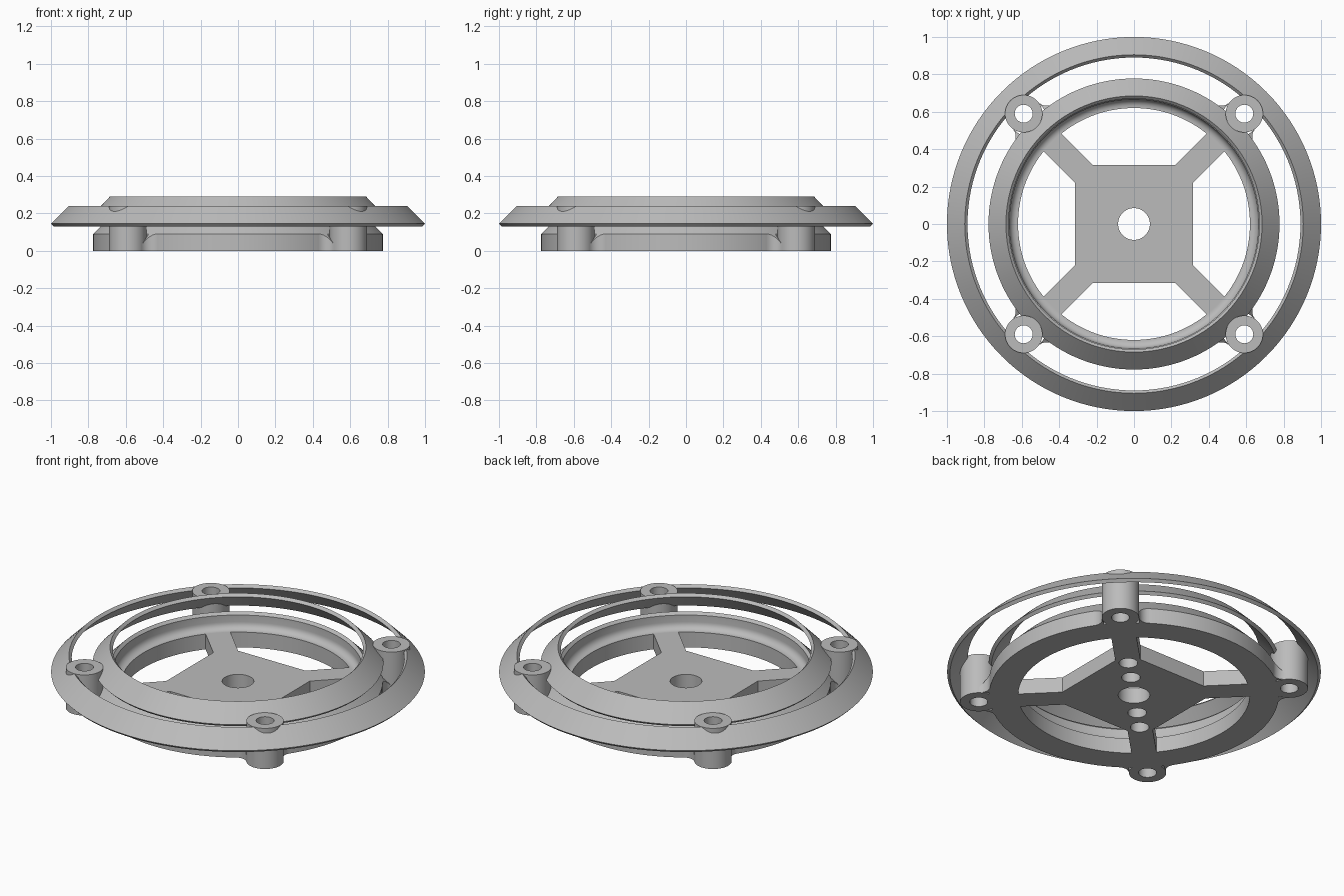
import bpy, bmesh
from math import sin, cos, pi, acos, atan2, sqrt, hypot, radians
from mathutils import Matrix, Vector

cube = bpy.data.objects.get("Cube")
if cube:
    bpy.data.objects.remove(cube, do_unlink=True)

grey = bpy.data.materials.new("plain_grey")
grey.use_nodes = True
COLOUR = (0.5, 0.5, 0.5, 1)
grey.diffuse_color = COLOUR
grey.node_tree.nodes["Principled BSDF"].inputs["Base Color"].default_value = COLOUR

POST_DIST = 0.834
POST_R = 0.1
BASE_R = 0.775
CONE = 0.865  # radius + height along the sloped shoulder of the base


def finish(name, bm, smooth=True):
    bmesh.ops.recalc_face_normals(bm, faces=bm.faces)
    mesh = bpy.data.meshes.new(name)
    bm.to_mesh(mesh)
    bm.free()
    mesh.materials.append(grey)
    obj = bpy.data.objects.new(name, mesh)
    bpy.context.collection.objects.link(obj)
    if smooth:
        bpy.ops.object.select_all(action="DESELECT")
        obj.select_set(True)
        bpy.context.view_layer.objects.active = obj
        bpy.ops.object.shade_smooth_by_angle(angle=radians(30))
    return obj


def lathe(name, profile, centre=(0, 0), sides=128):
    """Sweep a closed (radius, height) profile around a vertical axis."""
    bm = bmesh.new()
    rings = []
    for i in range(sides):
        a = 2 * pi * i / sides
        rings.append([bm.verts.new((centre[0] + r * cos(a), centre[1] + r * sin(a), z))
                      for r, z in profile])
    n = len(profile)
    for i in range(sides):
        p, q = rings[i], rings[(i + 1) % sides]
        for j in range(n):
            k = (j + 1) % n
            bm.faces.new((p[j], q[j], q[k], p[k]))
    return finish(name, bm)


# Slanted guard rings and the base ring with its filleted inner ledge
lathe("outer_ring", [(1, 0.145), (0.905, 0.24), (0.89, 0.225), (0.985, 0.13)])
lathe("inner_ring", [(0.778, 0.195), (0.685, 0.29), (0.67, 0.275), (0.763, 0.18)])
ledge = [(0.625 + 0.04 * sin(a), 0.13 - 0.04 * cos(a))
         for a in [pi / 2 * (1 - i / 6) for i in range(7)]]
lathe("base_ring", [(0.62, 0), (BASE_R, 0), (BASE_R, CONE - BASE_R), (0.68, 0.185),
                    (0.665, 0.17)] + ledge + [(0.62, 0.09)])


# Fillet webs blending each post into the base ring
def web(name, angle, side, fillet=0.06, steps=10):
    far, near = BASE_R + fillet, POST_R + fillet
    t = acos((far ** 2 + POST_DIST ** 2 - near ** 2) / (2 * far * POST_DIST))
    centre = Vector((far * cos(t), far * sin(t)))
    start = t + pi
    end = atan2(-centre.y, POST_DIST - centre.x)
    end += 2 * pi if end < 0 else 0
    bm = bmesh.new()
    columns = []
    for i in range(steps + 1):
        a = start + (end - start) * i / steps
        p = centre + fillet * Vector((cos(a), sin(a)))
        r = hypot(p.x, p.y)
        inner = p * (0.73 / r)
        columns.append([bm.verts.new((q.x, side * q.y, z)) for q, z in
                        ((inner, 0), (p, 0), (p, CONE - r), (inner, CONE - 0.73))])
    for p, q in zip(columns, columns[1:]):
        for j in range(4):
            k = (j + 1) % 4
            bm.faces.new((p[j], q[j], q[k], p[k]))
    bm.faces.new(columns[0])
    bm.faces.new(columns[-1])
    bmesh.ops.transform(bm, matrix=Matrix.Rotation(angle, 4, "Z"), verts=bm.verts)
    finish(name, bm)


# Four hollow screw posts
for i, label in enumerate(("back_left", "back_right", "front_right", "front_left")):
    angle = pi / 4 + i * pi / 2
    lathe("post_" + label, [(0.048, 0), (POST_R, 0), (POST_R, 0.24), (0.048, 0.24)],
          (POST_DIST * cos(angle), POST_DIST * sin(angle)), 48)
    for side, word in ((1, "a"), (-1, "b")):
        web("web_%s_%s" % (label, word), angle, side)

# Square hub with four diagonal spokes, as one extruded outline
bm = bmesh.new()
outline = []
half, notch, reach, w = 0.315, 0.22, 0.66 / sqrt(2), 0.0475
for i in range(4):
    turn = Matrix.Rotation(i * pi / 2, 2)
    for p in ((half, notch), (reach + w, reach - w), (reach - w, reach + w), (notch, half)):
        outline.append(bm.verts.new((*(turn @ Vector(p)), 0)))
face = bm.faces.new(outline)
top = bmesh.ops.extrude_face_region(bm, geom=[face])
bmesh.ops.translate(bm, vec=(0, 0, 0.09),
                    verts=[v for v in top["geom"] if isinstance(v, bmesh.types.BMVert)])
hub = finish("hub_and_spokes", bm, smooth=False)

# Shaft hole right through, and blind screw holes underneath on one diagonal
bm = bmesh.new()
for dist, radius, height in ((0, 0.085, 0.2), (0.19, 0.05, 0.08), (-0.19, 0.05, 0.08),
                             (0.345, 0.05, 0.08), (-0.345, 0.05, 0.08)):
    s = dist / sqrt(2)
    bmesh.ops.create_cone(bm, cap_ends=True, segments=48, radius1=radius, radius2=radius,
                          depth=height + 0.1,
                          matrix=Matrix.Translation((s, s, (height - 0.1) / 2)))
cutter = finish("hole_cutter", bm, smooth=False)
cutter.hide_render = True
cut = hub.modifiers.new("holes", "BOOLEAN")
cut.operation = "DIFFERENCE"
cut.solver = "EXACT"
cut.object = cutter
bpy.ops.object.select_all(action="DESELECT")
hub.select_set(True)
bpy.context.view_layer.objects.active = hub
bpy.ops.object.modifier_apply(modifier=cut.name)
bpy.data.objects.remove(cutter, do_unlink=True)
bpy.ops.object.shade_smooth_by_angle(angle=radians(30))
